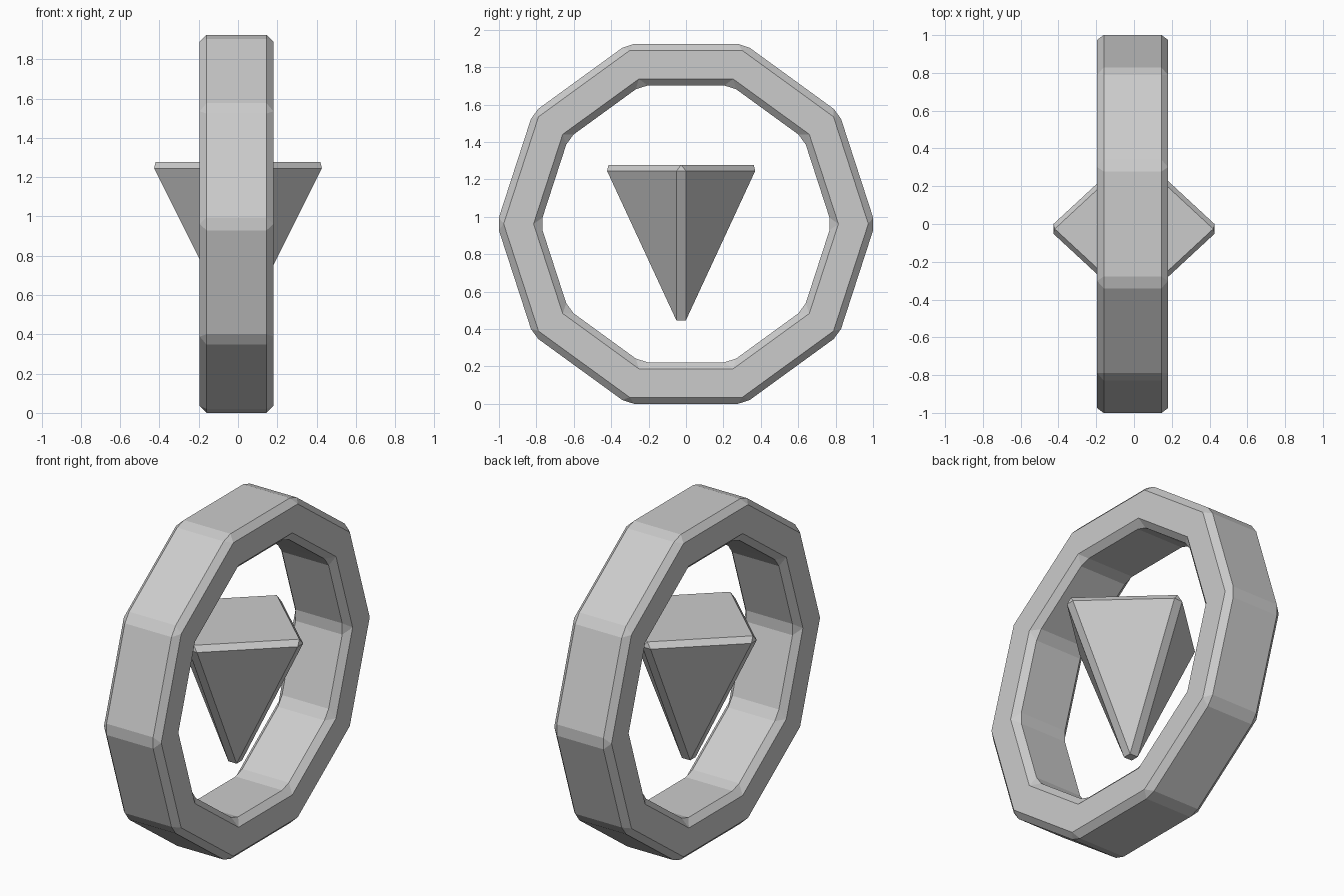
import bpy, bmesh
from math import cos, sin, pi

if "Cube" in bpy.data.objects:
    bpy.data.objects.remove(bpy.data.objects["Cube"])

CENTRE_Z = 0.962
BEVEL = 0.035


def make_object(name, bm):
    bmesh.ops.recalc_face_normals(bm, faces=bm.faces[:])
    mesh = bpy.data.meshes.new(name)
    bm.to_mesh(mesh)
    bm.free()
    obj = bpy.data.objects.new(name, mesh)
    bpy.context.collection.objects.link(obj)
    # Single-segment chamfer on every hard edge
    mod = obj.modifiers.new("chamfer", 'BEVEL')
    mod.width = BEVEL
    mod.segments = 1
    mod.limit_method = 'ANGLE'
    mod.angle_limit = pi / 6
    return obj


# Ten-sided ring standing upright, axis along x, flat side down
def decagon(bm, x, apothem):
    r = apothem / cos(pi / 10)
    return [bm.verts.new((x, r * cos(i * pi / 5), CENTRE_Z + r * sin(i * pi / 5)))
            for i in range(10)]


bm = bmesh.new()
section = [(-0.195, 0.962), (0.18, 0.962), (0.18, 0.74), (-0.195, 0.74)]
loops = [decagon(bm, x, a) for x, a in section]
for k in range(4):
    a, b = loops[k], loops[(k + 1) % 4]
    for i in range(10):
        j = (i + 1) % 10
        bm.faces.new((a[i], a[j], b[j], b[i]))
make_object("ring", bm)

# Inverted four-sided pyramid floating in the ring
bm = bmesh.new()
top = [bm.verts.new((x, y - 0.026, 1.278))
       for x, y in ((0.471, 0), (0, 0.436), (-0.471, 0), (0, -0.436))]
tip = bm.verts.new((0, -0.026, 0.338))
bm.faces.new(top)
for i in range(4):
    bm.faces.new((top[i], top[(i + 1) % 4], tip))
make_object("pointer", bm)
